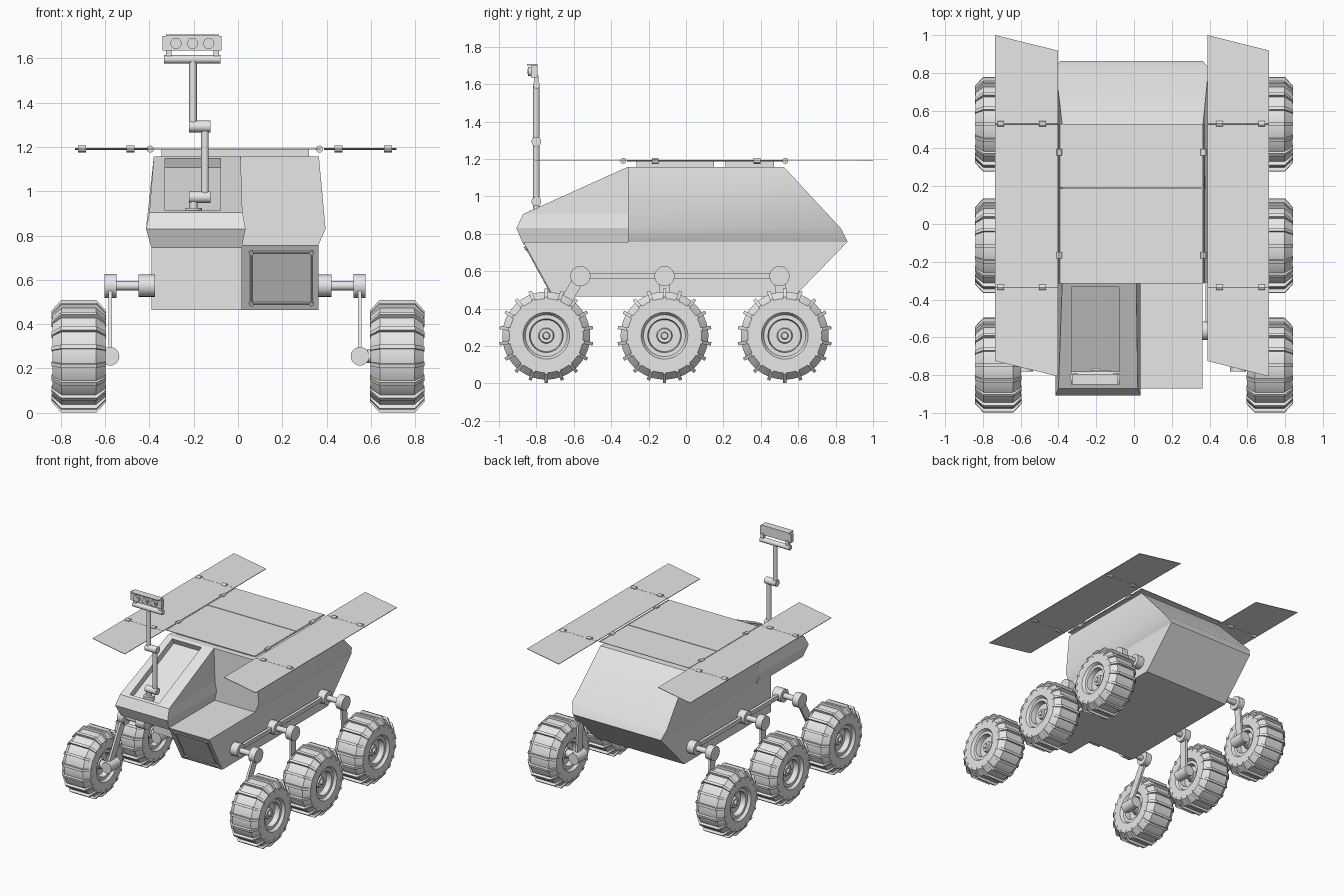
import bpy, bmesh, math
from mathutils import Vector, Matrix

if "Cube" in bpy.data.objects:
    bpy.data.objects.remove(bpy.data.objects["Cube"])

grey = bpy.data.materials.new("light_grey")
grey.diffuse_color = (0.8, 0.8, 0.8, 1)
grey.use_nodes = True
grey.node_tree.nodes["Principled BSDF"].inputs["Base Color"].default_value = grey.diffuse_color


def finish(bm, name):
    bmesh.ops.recalc_face_normals(bm, faces=bm.faces)
    me = bpy.data.meshes.new(name)
    bm.to_mesh(me)
    bm.free()
    me.materials.append(grey)
    ob = bpy.data.objects.new(name, me)
    bpy.context.collection.objects.link(ob)
    return ob


def skin(bm, rings, close=True):
    """Bridge rings of points into a capped skin."""
    vs = [[bm.verts.new(p) for p in r] for r in rings]
    n = len(vs[0])
    for a, b in zip(vs, vs[1:]):
        for i in range(n):
            j = (i + 1) % n
            bm.faces.new((a[i], a[j], b[j], b[i]))
    if close:
        bm.faces.new(vs[0])
        bm.faces.new(vs[-1])


def loft(name, levels):
    """Stack of rectangles: (z, x0, x1, y0, y1)."""
    bm = bmesh.new()
    skin(bm, [[(a, c, z), (b, c, z), (b, d, z), (a, d, z)] for z, a, b, c, d in levels])
    return finish(bm, name)


def box(name, x0, x1, y0, y1, z0, z1):
    return loft(name, [(z0, x0, x1, y0, y1), (z1, x0, x1, y0, y1)])


def cyl(name, p, q, r, n=20):
    p, q = Vector(p), Vector(q)
    d = q - p
    bm = bmesh.new()
    m = Matrix.Translation((p + q) / 2) @ d.to_track_quat('Z', 'Y').to_matrix().to_4x4()
    bmesh.ops.create_cone(bm, cap_ends=True, segments=n, radius1=r, radius2=r, depth=d.length, matrix=m)
    return finish(bm, name)


def prism_x(name, pts, x0, x1):
    """Side outline in (y, z) extruded along x."""
    bm = bmesh.new()
    skin(bm, [[(x, y, z) for y, z in pts] for x in (x0, x1)])
    return finish(bm, name)


def slab(name, pts, z, t=0.004):
    bm = bmesh.new()
    skin(bm, [[(x, y, h) for x, y in pts] for h in (z - t / 2, z + t / 2)])
    return finish(bm, name)


# ---- body: upper hull, two lower boxes, cabin
loft("upper_hull", [(0.757, -.39, .363, -.31, .864), (0.83, -.415, .395, -.31, .827),
                    (1.157, -.38, .365, -.31, .523)])
loft("lower_hull", [(0.465, -.39, .363, -.48, .58), (0.757, -.39, .363, -.48, .864)])
loft("front_locker", [(0.465, .016, .363, -.71, -.47), (0.757, .016, .363, -.87, -.47)])
cabin = loft("cabin", [(0.743, -.39, .016, -.87, -.305), (0.83, -.415, .034, -.907, -.305),
                       (0.905, -.40, .02, -.87, -.305), (1.157, -.38, .012, -.312, -.305)])

# ---- recessed tray in the cabin slope
n = Vector((-.41, .912))
a, b = Vector((-.85, .914)), Vector((-.332, 1.147))
cutter = prism_x("tray_cutter", [a - n * .045, b - n * .045, b + n * .06, a + n * .06], -.33, -.08)
cutter.hide_render = True
cutter.hide_set(True)
mod = cabin.modifiers.new("tray", 'BOOLEAN')
mod.object = cutter
mod.solver = 'EXACT'

# ---- locker hatch frame on the sloped front


def front(x, z):
    return (x, -.87 + .16 * (.757 - z) / .292, z)


corners = [front(.06, .495), front(.33, .495), front(.33, .725), front(.06, .725)]
for i in range(4):
    cyl("hatch_frame", corners[i], corners[(i + 1) % 4], .006, 8)
    c = Vector(corners[i])
    cyl("hatch_bolt", c, c + Vector((0, -.010, -.006)), .011, 10)

# ---- solar panels
Z = 1.19
box("roof_mount_front", -.345, .32, -.265, .15, 1.155, 1.188)
box("roof_mount_back", -.345, .32, .21, .47, 1.155, 1.188)
for y0, y1 in ((-.315, .187), (.193, .53)):
    slab("roof_panel", [(-.392, y0), (.362, y0), (.362, y1), (-.392, y1)], Z)
for x0, x1 in ((-.735, -.403), (.388, .716)):
    up, low = (1.0, .918)
    slab("side_panel", [(x0, -.332), (x1, -.332), (x1, .528), (x0, .528)], Z)
    slab("rear_panel", [(x0, .534), (x1, .534), (x1, low), (x0, up)], Z)
    slab("front_panel", [(x0, -.725), (x1, -.807), (x1, -.338), (x0, -.338)], Z)
    for y in (-.335, .531):
        cyl("hinge_rod", (x0, y, Z), (x1, y, Z), .004, 8)
        for x in (x0 + .03, x0 + .25) if x0 < 0 else (x0 + .065, x1 - .04):
            cyl("hinge", (x - .018, y, Z), (x + .018, y, Z), .016, 12)
for x in (-.396, .368):
    cyl("roof_hinge_rod", (x, -.315, Z), (x, .53, Z), .004, 8)
    for y in (.38, -.165):
        cyl("roof_hinge", (x, y - .018, Z), (x, y + .018, Z), .016, 12)

# ---- camera mast
Y = -.80
cyl("mast_base", (-.2, Y, .88), (-.2, Y, .925), .038)
cyl("mast_foot", (-.2, Y, .92), (-.2, Y, .97), .018)
for z in (.973, 1.292):
    cyl("mast_joint", (-.222, Y, z), (-.125, Y, z), .026)
cyl("lower_mast", (-.149, Y, .97), (-.149, Y, 1.29), .017)
cyl("upper_mast", (-.203, Y, 1.29), (-.203, Y, 1.595), .017)
cyl("head_tilt_bar", (-.333, Y, 1.595), (-.08, Y, 1.595), .019)
for x in (-.312, -.098):
    box("head_bracket", x - .012, x + .012, Y - .012, Y + .012, 1.6, 1.645)
box("camera_head", -.34, -.075, -.83, -.795, 1.635, 1.70)
box("head_visor", -.325, -.085, -.85, -.795, 1.70, 1.708)
for x in (-.28, -.205, -.132):
    cyl("lens", (x, -.845, 1.667), (x, -.82, 1.667), .025)
    cyl("lens_core", (x, -.848, 1.667), (x, -.82, 1.667), .014)

# ---- wheels: turned profile (across, radius) with cross treads
half = [(.09, .001), (.09, .016), (.076, .02), (.076, .037), (.06, .042), (.06, .085),
        (.10, .09), (.10, .112), (.12, .125), (.12, .198), (.078, .235)]
profile = half + [(-s, r) for s, r in reversed(half)]
tread = [(-.123, .18), (-.123, .206), (-.08, .253), (.08, .253), (.123, .206), (.123, .18)]


def wheel(cx, cy, cz):
    bm = bmesh.new()
    N = 40
    rings = [[(cx + s, cy + r * math.cos(k * math.tau / N), cz + r * math.sin(k * math.tau / N))
              for k in range(N)] for s, r in profile]
    skin(bm, rings)
    for k in range(18):
        t = k * math.tau / 18 + math.pi / 2
        c, s = math.cos(t), math.sin(t)
        skin(bm, [[(cx + x, cy + r * c - w * s, cz + r * s + w * c) for x, r in tread]
                  for w in (-.009, .009)])
    finish(bm, "wheel")


# ---- suspension: pivots, linking bar, arms and wheels on both sides
PZ, WZ, OFF = .573, .255, -.0135
for side in (-1, 1):
    def X(d):
        return OFF + side * d
    box("rocker_bar", *sorted((X(.392), X(.415))), -.565, .50, .558, .59)
    for py, wy in ((-.565, -.747), (-.115, -.115), (.50, .528)):
        cyl("body_pivot", (X(.36), py, PZ), (X(.435), py, PZ), .05)
        cyl("pivot_rod", (X(.42), py, PZ), (X(.55), py, PZ), .021)
        cyl("outer_pivot", (X(.535), py, PZ), (X(.588), py, PZ), .054)
        d = Vector((wy - py, WZ - PZ)).normalized()
        w = Vector((-d.y, d.x)) * .03
        p, q = Vector((py, PZ)), Vector((wy, WZ))
        prism_x("wheel_arm", [p - w, p + w, q + w, q - w], X(.555), X(.571))
        hy = wy + (.025 if wy < -.5 else 0)
        cyl("wheel_motor", (X(.564), hy - .06, WZ), (X(.564), hy + .06, WZ), .042)
        cyl("axle", (X(.564), wy, WZ), (side * .68, wy, WZ), .03)
        wheel(side * .718, wy, WZ)

# ---- smooth the round parts, keep edges sharp
bpy.ops.object.select_all(action='DESELECT')
for ob in bpy.context.scene.objects:
    if ob != cutter and ob != cabin:
        ob.select_set(True)
        bpy.context.view_layer.objects.active = ob
bpy.ops.object.shade_smooth_by_angle(angle=math.radians(30))
